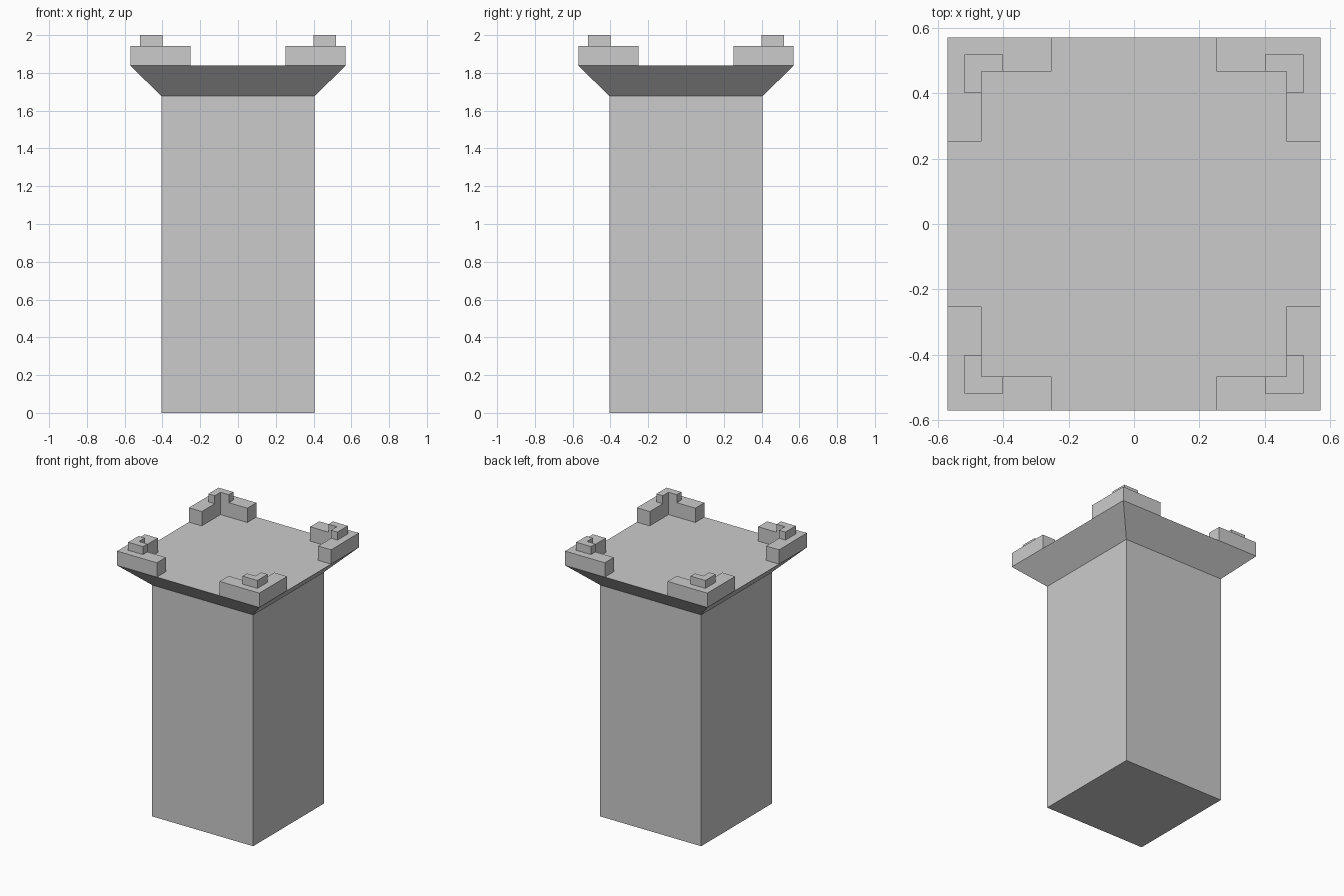
import bpy
import bmesh

cube = bpy.data.objects.get("Cube")
if cube:
    bpy.data.objects.remove(cube, do_unlink=True)

stone = bpy.data.materials.new("grey_stone")
stone.use_nodes = True
stone.diffuse_color = (0.6, 0.6, 0.6, 1)
stone.node_tree.nodes["Principled BSDF"].inputs["Base Color"].default_value = (0.6, 0.6, 0.6, 1)


def loft(name, rings):
    """Solid through stacked (outline, height) rings, capped at both ends."""
    bm = bmesh.new()
    loops = [[bm.verts.new((x, y, z)) for x, y in outline] for outline, z in rings]
    for low, high in zip(loops, loops[1:]):
        for i in range(len(low)):
            j = (i + 1) % len(low)
            bm.faces.new((low[i], low[j], high[j], high[i]))
    bm.faces.new(loops[0][::-1])
    bm.faces.new(loops[-1])
    bmesh.ops.recalc_face_normals(bm, faces=bm.faces)
    mesh = bpy.data.meshes.new(name)
    bm.to_mesh(mesh)
    bm.free()
    mesh.materials.append(stone)
    obj = bpy.data.objects.new(name, mesh)
    bpy.context.collection.objects.link(obj)
    return obj


def square(h):
    return [(-h, -h), (h, -h), (h, h), (-h, h)]


def corner(outer, inner, end, sx, sy):
    """L-shaped outline wrapping one corner of the tower."""
    pts = [(outer, outer), (end, outer), (end, inner),
           (inner, inner), (inner, end), (outer, end)]
    return [(x * sx, y * sy) for x, y in pts]


# Square shaft flaring out to the platform
SHAFT, PLATFORM = 0.405, 0.57
loft("tower_body", [(square(SHAFT), 0), (square(SHAFT), 1.677), (square(PLATFORM), 1.838)])

# Stepped battlements on the four corners
for side, sx in (("left", 1), ("right", -1)):
    for end, sy in (("front", -1), ("back", 1)):
        low = corner(PLATFORM, 0.467, 0.252, sx, sy)
        top = corner(0.518, 0.467, 0.4, sx, sy)
        loft(f"{end}_{side}_battlement", [(low, 1.838), (low, 1.942)])
        loft(f"{end}_{side}_battlement_cap", [(top, 1.942), (top, 2.0)])
